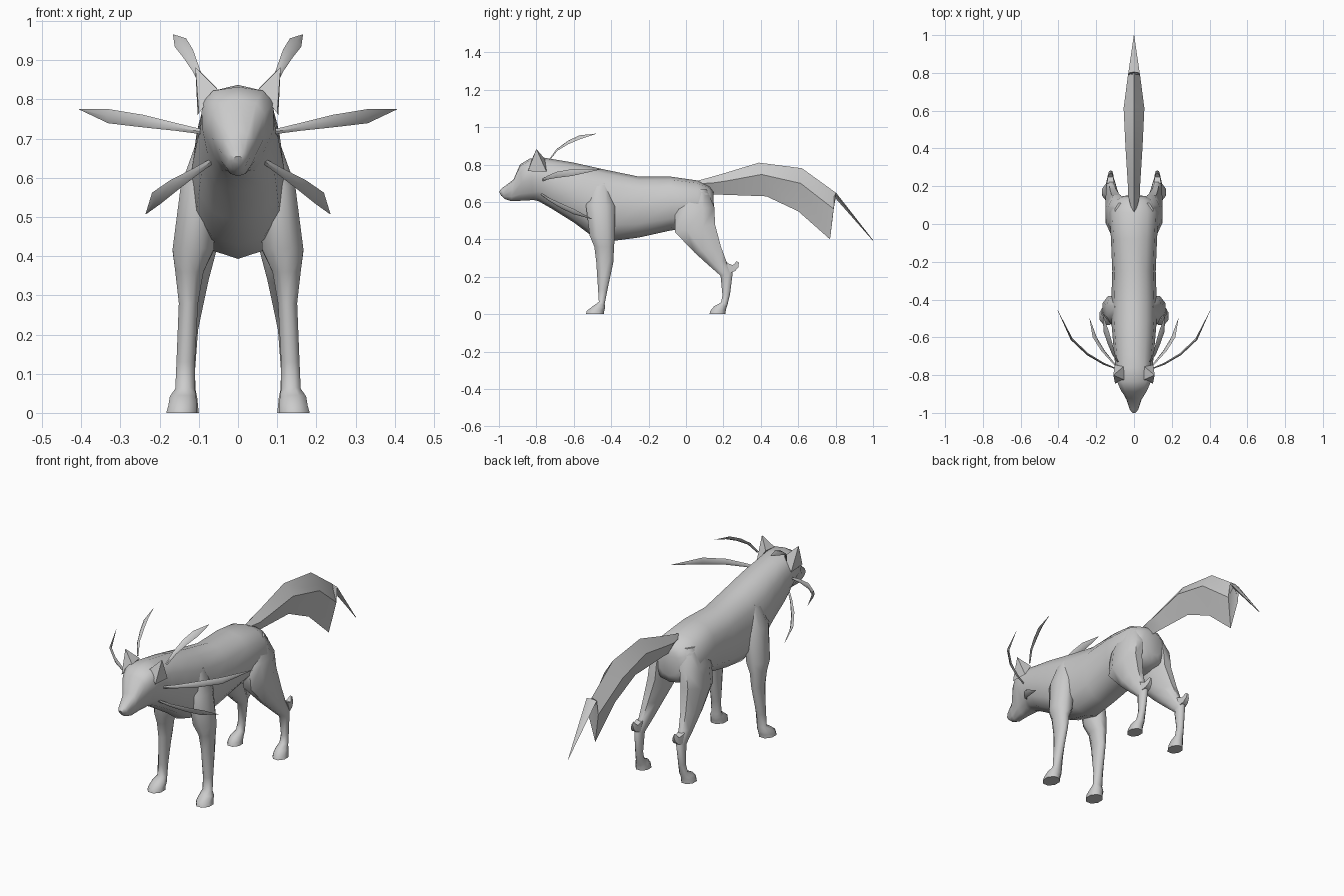
import bpy, math
from mathutils import Vector

if "Cube" in bpy.data.objects:
    bpy.data.objects.remove(bpy.data.objects["Cube"])

fur = bpy.data.materials.new("grey_fur")
fur.diffuse_color = (0.6, 0.6, 0.6, 1)
fur.use_nodes = True
fur.node_tree.nodes["Principled BSDF"].inputs["Base Color"].default_value = fur.diffuse_color


def loft(name, rings, angle=60):
    """Skin a list of equal-length closed rings and cap both ends."""
    n = len(rings[0])
    verts = [tuple(p) for r in rings for p in r]
    faces = [tuple(reversed(range(n))),
             tuple(range((len(rings) - 1) * n, len(rings) * n))]
    for i in range(len(rings) - 1):
        for j in range(n):
            k = (j + 1) % n
            faces.append((i * n + j, i * n + k, (i + 1) * n + k, (i + 1) * n + j))
    return make(name, verts, faces, angle)


def make(name, verts, faces, angle=60):
    me = bpy.data.meshes.new(name)
    me.from_pydata(verts, [], faces)
    me.materials.append(fur)
    ob = bpy.data.objects.new(name, me)
    bpy.context.collection.objects.link(ob)
    bpy.context.view_layer.objects.active = ob
    ob.select_set(True)
    bpy.ops.object.mode_set(mode='EDIT')
    bpy.ops.mesh.select_all(action='SELECT')
    bpy.ops.mesh.normals_make_consistent(inside=False)
    bpy.ops.object.mode_set(mode='OBJECT')
    bpy.ops.object.shade_smooth_by_angle(angle=math.radians(angle))
    ob.select_set(False)
    return ob


def mirrored(ob):
    m = ob.modifiers.new("both_sides", 'MIRROR')
    m.use_axis[0] = True
    m.use_mirror_merge = False


def sgnpow(v, e):
    return math.copysign(abs(v) ** e, v)


def body_ring(yt, zt, yb, zb, w, jaw=1.0, e=0.85, n=12):
    """Slanted ring from a top and a bottom point; jaw narrows the lower half."""
    pts = []
    for i in range(n):
        a = 2 * math.pi * i / n
        s, c = sgnpow(math.sin(a), e), sgnpow(math.cos(a), e)
        t = (c + 1) / 2
        x = w * s * (jaw + (1 - jaw) * min(1, t * 1.6))
        pts.append((x, yb + (yt - yb) * t, zb + (zt - zb) * t))
    return pts


def leg_ring(yf, zf, yb, zb, xi, xo, n=8):
    """Slanted ring from a front and a back point, spanning xi to xo."""
    pts = []
    for i in range(n):
        a = 2 * math.pi * (i + 0.5) / n
        t = (math.cos(a) / math.cos(math.pi / n) + 1) / 2
        s = math.sin(a) / math.cos(math.pi / n)
        pts.append(((xi + xo) / 2 + (xo - xi) / 2 * s,
                    yf + (yb - yf) * t, zf + (zb - zf) * t))
    return pts


# Torso, neck and head
torso = [(.147, .655, .15, .52, .06), (.125, .685, .135, .48, .10),
         (.06, .715, .07, .46, .13), (-.08, .735, -.08, .448, .122),
         (-.25, .735, -.25, .41, .115), (-.42, .77, -.38, .393, .12),
         (-.51, .79, -.52, .43, .12), (-.60, .81, -.60, .49, .113),
         (-.69, .825, -.72, .565, .104), (-.76, .837, -.79, .605, .10, .8)]
head = [(-.835, .832, -.815, .61, .10, .5, .65), (-.888, .80, -.87, .607, .075, .5, .7),
        (-.922, .72, -.935, .604, .043, .7, .75), (-.985, .672, -.968, .615, .026, .7),
        (-1.0, .655, -.988, .633, .012)]
loft("body", [body_ring(*r) for r in torso + head])

# Ears
mirrored(make("ear",
              [(.052, -.825, .825), (.100, -.845, .765), (.103, -.745, .76),
               (.055, -.755, .83), (.109, -.80, .883)],
              [(0, 1, 4), (1, 2, 4), (2, 3, 4), (3, 0, 4), (3, 2, 1, 0)], 40))

# Front legs with paws
front = [(-.50, .70, -.41, .70, .05, .103), (-.535, .58, -.38, .58, .05, .146),
         (-.515, .42, -.38, .41, .062, .167), (-.49, .36, -.385, .36, .088, .16),
         (-.48, .28, -.388, .28, .102, .151), (-.47, .13, -.42, .13, .11, .157),
         (-.466, .065, -.435, .055, .11, .16), (-.495, .045, -.432, .035, .107, .174),
         (-.53, .018, -.437, .018, .105, .178), (-.535, 0, -.44, 0, .104, .183)]
mirrored(loft("front_leg", [leg_ring(*r) for r in front]))

# Hind legs with paws
hind = [(.01, .67, .11, .67, .04, .10), (-.06, .56, .152, .57, .04, .138),
        (-.06, .44, .155, .48, .045, .150), (.045, .33, .187, .36, .075, .15),
        (.12, .262, .215, .285, .09, .147), (.185, .205, .25, .225, .102, .145),
        (.195, .10, .236, .11, .11, .145), (.187, .062, .222, .05, .108, .15),
        (.15, .042, .215, .03, .104, .162), (.13, .018, .212, .015, .102, .167),
        (.125, 0, .21, 0, .10, .17)]
mirrored(loft("hind_leg", [leg_ring(*r) for r in hind]))

# Hooked spurs on the hocks
spur = [(.215, .275, .235, .22, .105, .143), (.25, .262, .262, .23, .11, .138),
        (.262, .272, .28, .25, .114, .132), (.270, .285, .283, .275, .12, .125)]
mirrored(loft("hock_spur", [leg_ring(*r, n=4) for r in spur], 40))

# Tail: diamond rings (top y, z, bottom y, z, half width), with a notch before the tip
tail = [(.06, .713, .10, .67, .012), (.14, .735, .15, .64, .03),
        (.20, .752, .24, .637, .033), (.39, .81, .43, .63, .045),
        (.62, .78, .60, .55, .055), (.80, .65, .77, .40, .032),
        (.805, .646, .79, .63, .03), (1.0, .396, .998, .394, .001)]
rings = []
for yt, zt, yb, zb, w in tail:
    ym, zm = yt + (yb - yt) * .35, zt + (zb - zt) * .35
    rings.append([(0, yt, zt), (w, ym, zm), (0, yb, zb), (-w, ym, zm)])
loft("tail", rings, 40)


def feeler(name, path, flat, sizes):
    """Thin blade along a path; flat is the direction of its wide side."""
    pts = [Vector(p) for p in path]
    f = Vector(flat).normalized()
    rings = []
    for i, p in enumerate(pts):
        d = (pts[min(i + 1, len(pts) - 1)] - pts[max(i - 1, 0)]).normalized()
        u = (f - d * f.dot(d)).normalized()
        v = d.cross(u)
        h = sizes[i]
        t = min(h * .5, .006)
        rings.append([p + u * h, p + v * t, p - u * h, p - v * t])
    mirrored(loft(name, rings, 50))


# Three pairs of trailing feelers
width = (.006, .010, .016, .018, .001)
feeler("ear_feeler", [(.085, -.73, .825), (.108, -.69, .878), (.128, -.63, .918),
                      (.147, -.57, .945), (.165, -.48, .965)], (.8, 0, -.6), width)
feeler("cheek_feeler", [(.085, -.77, .716), (.16, -.74, .730), (.245, -.69, .745),
                        (.33, -.61, .757), (.405, -.455, .775)], (0, 0, 1), width)
feeler("jaw_feeler", [(.055, -.785, .65), (.11, -.735, .615), (.165, -.67, .58),
                      (.208, -.60, .548), (.235, -.50, .508)], (.6, 0, .8), width)
